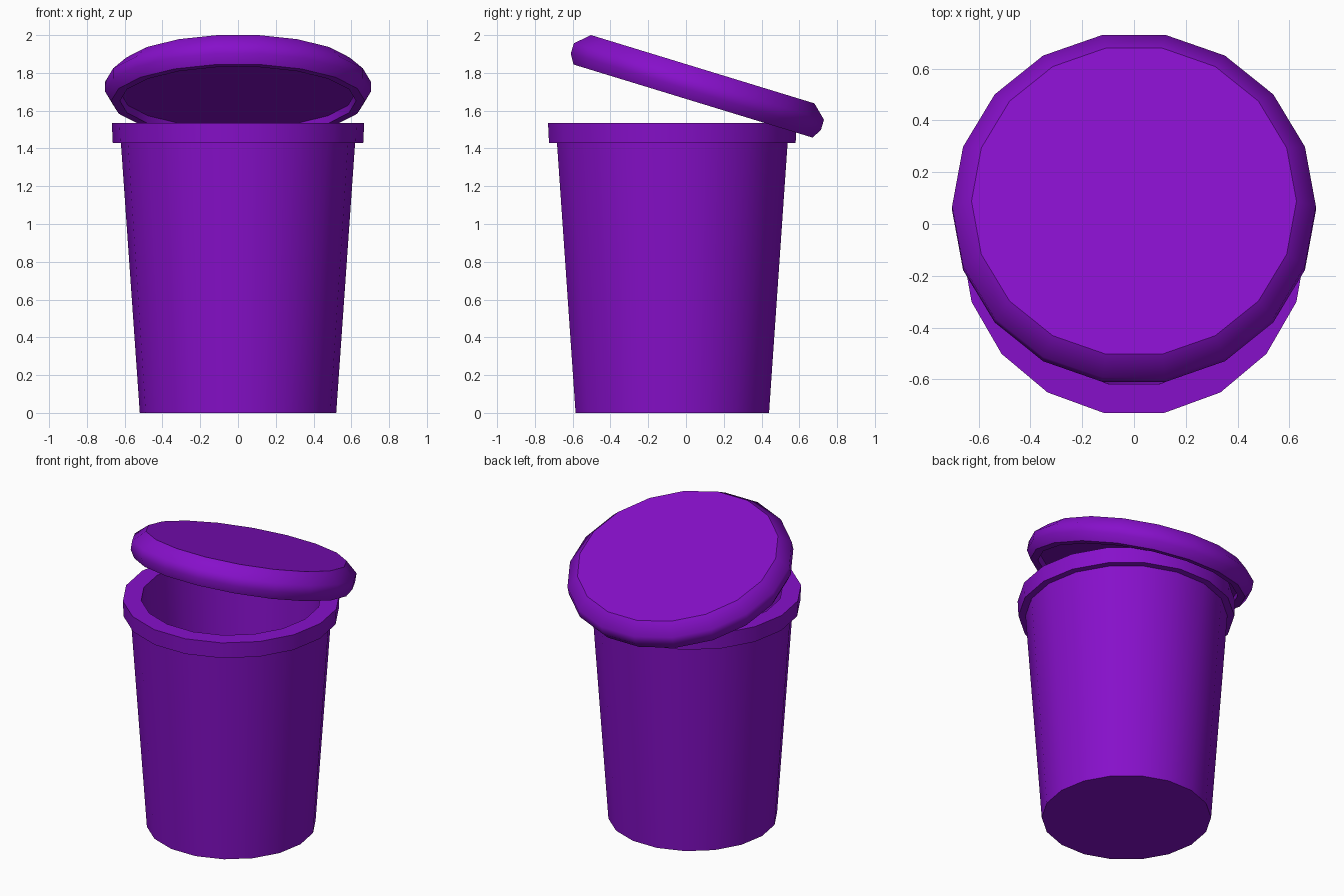
import bpy, bmesh, math

if "Cube" in bpy.data.objects:
    bpy.data.objects.remove(bpy.data.objects["Cube"])

SIDES = 18

purple = bpy.data.materials.new("purple plastic")
purple.diffuse_color = (0.24, 0.005, 0.59, 1)
purple.use_nodes = True
purple.node_tree.nodes["Principled BSDF"].inputs["Base Color"].default_value = purple.diffuse_color


def lathe(name, profile, sharp, location, tilt=0):
    """Revolve (radius, height) points; cap both ends; rings listed in sharp stay creased."""
    bm = bmesh.new()
    rings = []
    for r, z in profile:
        rings.append([bm.verts.new((r * math.cos(2 * math.pi * i / SIDES),
                                    r * math.sin(2 * math.pi * i / SIDES), z))
                      for i in range(SIDES)])
    for a, b in zip(rings, rings[1:]):
        for i in range(SIDES):
            j = (i + 1) % SIDES
            bm.faces.new((a[i], a[j], b[j], b[i]))
    bm.faces.new(rings[0][::-1])
    bm.faces.new(rings[-1])
    bmesh.ops.recalc_face_normals(bm, faces=bm.faces[:])
    for f in bm.faces:
        f.smooth = True
    for k in sharp:
        for i in range(SIDES):
            bm.edges.get((rings[k][i], rings[k][(i + 1) % SIDES])).smooth = False
    mesh = bpy.data.meshes.new(name)
    bm.to_mesh(mesh)
    bm.free()
    mesh.materials.append(purple)
    ob = bpy.data.objects.new(name, mesh)
    ob.location = location
    ob.rotation_euler.x = tilt
    bpy.context.collection.objects.link(ob)
    return ob


# Tapered hollow bin with a projecting rim
lathe("bin_body",
      [(0.52, 0), (0.62, 1.43), (0.663, 1.43), (0.668, 1.535), (0.555, 1.535), (0.46, 0.06)],
      range(6), (0, -0.0725, 0))

# Rounded lid with a recessed underside, tilted open and resting on the back of the rim
lathe("lid",
      [(0.62, 0.04), (0.625, 0), (0.672, 0), (0.703, 0.051), (0.703, 0.108), (0.628, 0.176)],
      (0, 1, 2, 5), (0, 0.037, 1.651), math.radians(-17))
